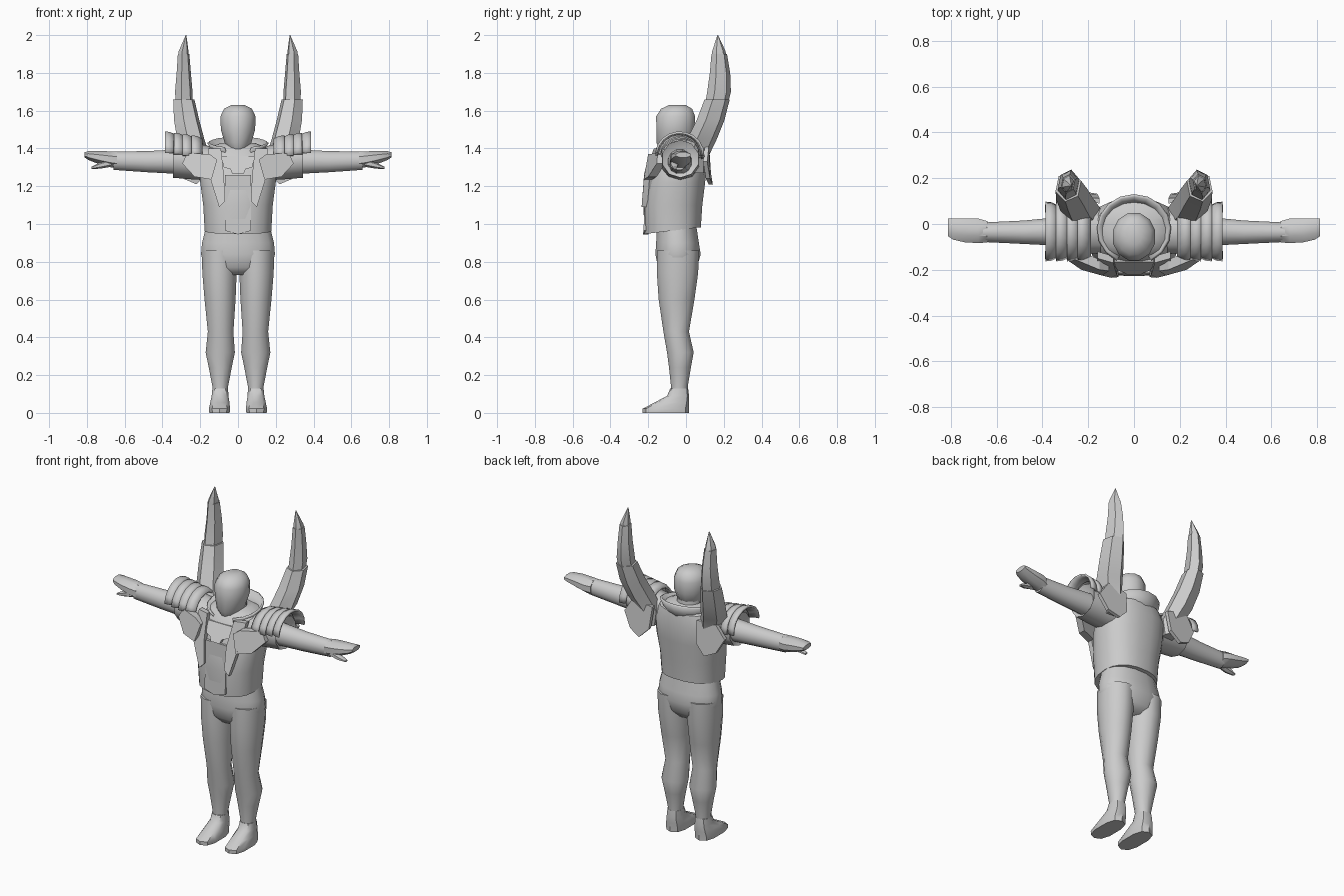
import bpy, bmesh, math
from mathutils import Vector

grey = bpy.data.materials.new("plain grey")
grey.diffuse_color = (0.6, 0.6, 0.6, 1)


def finish(name, verts, faces, angle=40, thick=0):
    me = bpy.data.meshes.new(name)
    me.from_pydata(verts, [], faces)
    bm = bmesh.new()
    bm.from_mesh(me)
    bmesh.ops.recalc_face_normals(bm, faces=bm.faces)
    bm.to_mesh(me)
    bm.free()
    me.materials.append(grey)
    ob = bpy.data.objects.new(name, me)
    bpy.context.collection.objects.link(ob)
    if thick:
        mod = ob.modifiers.new("thickness", "SOLIDIFY")
        mod.thickness = thick
        mod.offset = 0
    bpy.ops.object.select_all(action="DESELECT")
    ob.select_set(True)
    bpy.context.view_layer.objects.active = ob
    bpy.ops.object.shade_smooth_by_angle(angle=math.radians(angle))
    return ob


def loft(name, rings, n=12, axis="z", side=1, yaw=0, power=1.0, angle=40, cap=True):
    """Rings are (position along axis, centre a, centre b, radius a, radius b)."""
    verts, faces = [], []
    for p, ca, cb, ra, rb in rings:
        for i in range(n):
            t = 2 * math.pi * (i + 0.5) / n
            c, s = math.cos(t), math.sin(t)
            a = ra * math.copysign(abs(c) ** power, c)
            b = rb * math.copysign(abs(s) ** power, s)
            a, b = (a * math.cos(yaw) - b * math.sin(yaw) + ca,
                    a * math.sin(yaw) + b * math.cos(yaw) + cb)
            v = (a, b, p) if axis == "z" else (p, a, b)
            verts.append((v[0] * side, v[1], v[2]))
    for r in range(len(rings) - 1):
        for i in range(n):
            j = (i + 1) % n
            faces.append((r * n + i, r * n + j, r * n + n + j, r * n + n + i))
    if cap:
        faces += [tuple(range(n)), tuple(range(len(verts) - n, len(verts)))]
    return finish(name, verts, faces, angle)


def plate(name, pts, depth, side=1):
    """Outline extruded by a depth vector."""
    d = Vector(depth)
    base = [Vector(p) for p in pts]
    n = len(base)
    verts = [(v.x * side, v.y, v.z) for v in base + [b + d for b in base]]
    faces = [tuple(range(n)), tuple(range(n, 2 * n))]
    faces += [(i, (i + 1) % n, (i + 1) % n + n, i + n) for i in range(n)]
    return finish(name, verts, faces, 20)


def sheet(name, rows, thick, side=1, angle=40):
    w = len(rows[0])
    verts = [(x * side, y, z) for row in rows for x, y, z in row]
    faces = [(r * w + i, r * w + i + 1, r * w + w + i + 1, r * w + w + i)
             for r in range(len(rows) - 1) for i in range(w - 1)]
    return finish(name, verts, faces, angle, thick)


# Head and neck
loft("head", [(1.385, 0, -0.085, 0.04, 0.05), (1.43, 0, -0.065, 0.073, 0.095),
              (1.50, 0, -0.055, 0.094, 0.105), (1.57, 0, -0.055, 0.096, 0.107),
              (1.61, 0, -0.05, 0.076, 0.085), (1.63, 0, -0.045, 0.035, 0.045)], 12, angle=50)
loft("neck", [(1.34, 0, -0.03, 0.08, 0.075), (1.45, 0, -0.035, 0.07, 0.07)])

# Jacket body with a hem that dips at the front
torso = loft("jacket", [(0.965, 0, -0.07, 0.178, 0.15), (1.10, 0, -0.07, 0.186, 0.158),
                        (1.22, 0, -0.055, 0.202, 0.158), (1.33, 0, -0.035, 0.205, 0.145),
                        (1.40, 0, -0.02, 0.165, 0.118), (1.43, 0, -0.02, 0.09, 0.08)],
             20, power=0.85)
for v in torso.data.vertices:
    if v.co.z < 1:
        v.co.z += 0.12 * (v.co.y + 0.07)

# Trousers hip
loft("hips", [(0.73, 0, -0.045, 0.13, 0.07), (0.77, 0, -0.045, 0.18, 0.105),
              (0.84, 0, -0.042, 0.199, 0.122), (0.90, 0, -0.045, 0.194, 0.115),
              (1.0, 0, -0.05, 0.168, 0.105)], 16, power=0.9, angle=60)

# Shirt panel and bib
plate("shirt_panel", [(-0.07, -0.213, 1.26), (0.07, -0.213, 1.26), (0.07, -0.225, 0.965),
                      (0, -0.228, 0.945), (-0.07, -0.225, 0.965)], (0, 0.03, 0))
plate("bib", [(-0.09, -0.165, 1.36), (0.09, -0.165, 1.36), (0.075, -0.20, 1.30), (0.04, -0.215, 1.29),
              (0.03, -0.222, 1.265), (-0.03, -0.222, 1.265), (-0.04, -0.215, 1.29),
              (-0.075, -0.20, 1.30)], (0, 0.03, 0))

# Raised collar, open at the front
rows = []
for h in (0, 0.5, 1):
    row = []
    for i in range(15):
        t = math.radians(-62 + 304 * i / 14)
        back = (math.sin(t) + 1) / 2
        r = 0.105 + 0.045 * h
        row.append((r * 1.05 * math.cos(t), -0.025 + r * math.sin(t),
                    1.35 + h * (0.05 + 0.06 * back)))
    rows.append(row)
sheet("collar", rows, 0.012)

for side, tag in ((1, "right"), (-1, "left")):
    # Legs
    loft("leg_" + tag, [(0.08, 0.094, -0.035, 0.042, 0.045), (0.14, 0.094, -0.035, 0.043, 0.046),
                        (0.24, 0.094, -0.032, 0.063, 0.06), (0.32, 0.094, -0.03, 0.08, 0.073),
                        (0.43, 0.092, -0.052, 0.07, 0.07), (0.60, 0.095, -0.05, 0.085, 0.098),
                        (0.74, 0.098, -0.045, 0.094, 0.113), (0.86, 0.098, -0.042, 0.097, 0.115)],
         12, side=side, angle=60)
    # Shoes: wedge toe with a flat sole
    loft("shoe_" + tag, [(0.0, 0.098, -0.107, 0.056, 0.122), (0.022, 0.098, -0.107, 0.058, 0.122),
                         (0.055, 0.096, -0.075, 0.053, 0.092), (0.09, 0.095, -0.042, 0.046, 0.058),
                         (0.13, 0.094, -0.036, 0.043, 0.047)], 10, side=side, power=0.75)
    # Arms
    loft("arm_" + tag, [(0.18, -0.03, 1.33, 0.07, 0.075), (0.35, -0.033, 1.33, 0.063, 0.065),
                        (0.48, -0.036, 1.33, 0.053, 0.058), (0.66, -0.036, 1.335, 0.044, 0.05)],
         12, "x", side, angle=60)
    # Gloves: cuff, flat palm, and two pointed finger groups
    loft("glove_" + tag, [(0.64, -0.034, 1.338, 0.05, 0.047), (0.68, -0.03, 1.343, 0.058, 0.045),
                          (0.74, -0.028, 1.353, 0.056, 0.037), (0.79, -0.022, 1.362, 0.05, 0.026),
                          (0.812, -0.015, 1.366, 0.042, 0.015)], 8, "x", side)
    loft("thumb_" + tag, [(0.67, -0.06, 1.325, 0.02, 0.022), (0.73, -0.062, 1.31, 0.022, 0.017),
                          (0.775, -0.058, 1.297, 0.012, 0.006)], 6, "x", side)
    # Short flared sleeve
    loft("sleeve_" + tag, [(0.14, -0.03, 1.32, 0.105, 0.09), (0.25, -0.03, 1.335, 0.105, 0.098),
                           (0.345, -0.03, 1.345, 0.10, 0.10), (0.32, -0.03, 1.34, 0.06, 0.06)],
         10, "x", side)
    # Overlapping shoulder guards arched over the arm
    for k in range(4):
        x0 = 0.19 + 0.047 * k
        rows = []
        for dx, r in ((0, 0.107), (0.03, 0.122), (0.056, 0.125)):
            row = []
            for i in range(10):
                t = math.radians(175 - 178 * i / 9)
                row.append((x0 + dx, -0.033 + r * math.cos(t) * 1.0,
                            1.345 + 0.007 * k + r * math.sin(t) * 0.95))
            rows.append(row)
        sheet(f"shoulder_guard_{k + 1}_{tag}", rows, 0.012, side, 35)
    # Chest plate and lapel
    plate("chest_plate_" + tag, [(0.11, -0.205, 1.34), (0.15, -0.20, 1.37), (0.27, -0.15, 1.375),
                                 (0.295, -0.155, 1.32), (0.23, -0.20, 1.25), (0.14, -0.225, 1.235)],
          (0, 0.045, 0), side)
    plate("lapel_" + tag, [(0.09, -0.17, 1.40), (0.16, -0.15, 1.40), (0.15, -0.222, 1.25),
                           (0.10, -0.235, 1.09), (0.068, -0.232, 1.12), (0.075, -0.222, 1.26)],
          (0, 0.03, 0), side)
    # Back plate under the horn
    plate("back_plate_" + tag, [(0.15, 0.09, 1.40), (0.28, 0.10, 1.42), (0.34, 0.09, 1.33),
                                (0.29, 0.105, 1.24), (0.22, 0.12, 1.21), (0.16, 0.11, 1.27)],
          (0, 0.022, 0), side)
    # Curved horn: broad sheath, then a narrower blade rising from it
    loft("horn_sheath_" + tag, [(1.27, 0.20, 0.06, 0.04, 0.05), (1.36, 0.215, 0.05, 0.068, 0.072),
                                (1.45, 0.25, 0.085, 0.075, 0.08), (1.55, 0.272, 0.13, 0.07, 0.075),
                                (1.66, 0.287, 0.165, 0.058, 0.068), (1.66, 0.287, 0.165, 0.03, 0.04)],
         6, side=side, yaw=0.2, angle=25)
    loft("horn_blade_" + tag, [(1.60, 0.283, 0.155, 0.045, 0.06), (1.70, 0.287, 0.175, 0.047, 0.064),
                               (1.80, 0.287, 0.18, 0.038, 0.055), (1.90, 0.288, 0.176, 0.031, 0.042)],
         6, side=side, yaw=0.2, angle=25)
    loft("horn_tip_" + tag, [(1.88, 0.29, 0.176, 0.028, 0.04), (1.915, 0.288, 0.174, 0.026, 0.036),
                             (2.0, 0.275, 0.168, 0.002, 0.002)], 6, side=side, yaw=0.2, angle=25)
